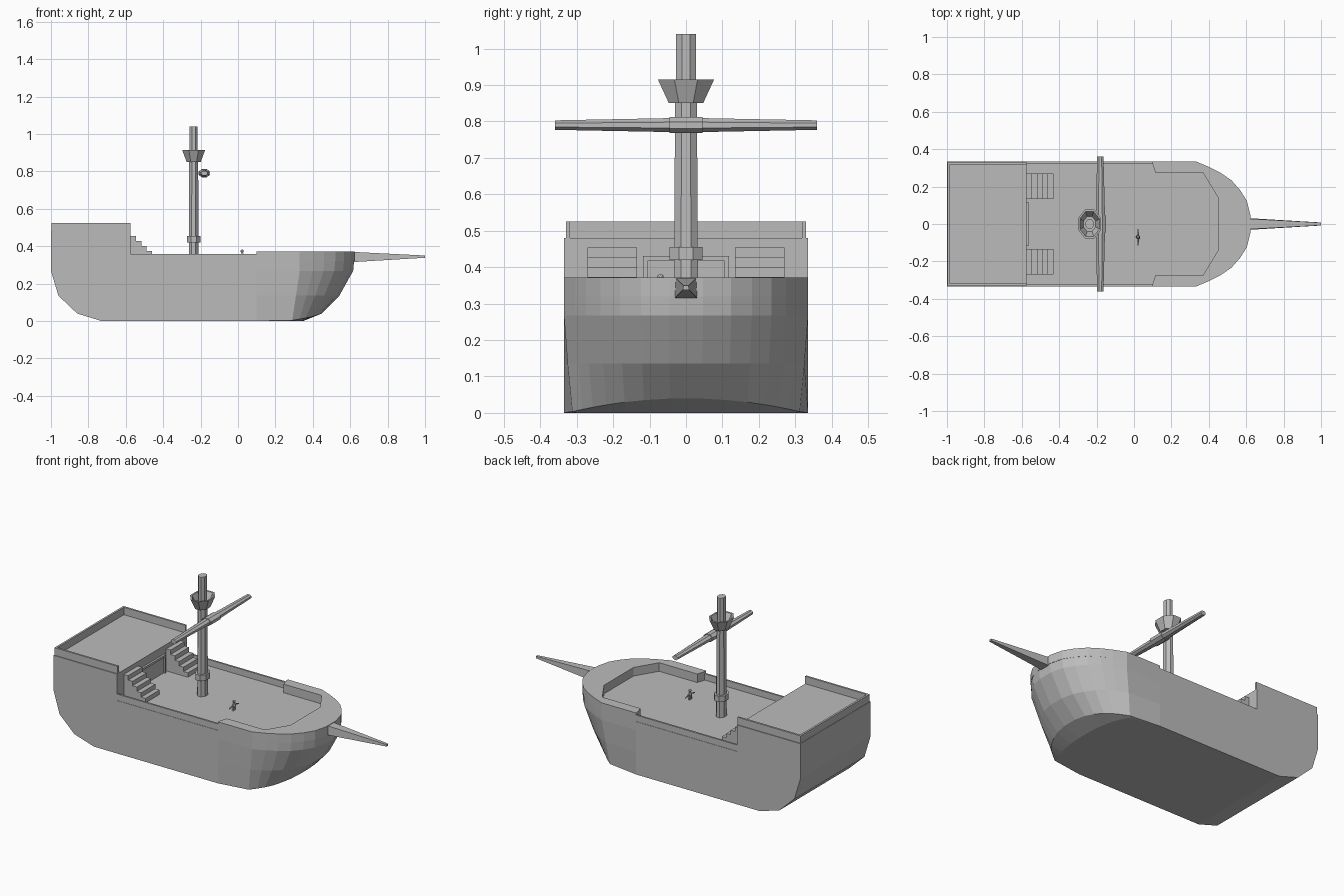
import bpy
import bmesh
from math import cos, sin, pi
from mathutils import Matrix, Vector

cube = bpy.data.objects.get("Cube")
if cube:
    bpy.data.objects.remove(cube, do_unlink=True)

GREY = (0.5, 0.5, 0.5, 1)
mat = bpy.data.materials.new("plain grey")
mat.use_nodes = True
mat.diffuse_color = GREY
mat.node_tree.nodes["Principled BSDF"].inputs["Base Color"].default_value = GREY

HALF = 0.335      # half beam of the ship
DECK = 0.32       # main deck height
POOP = 0.48       # raised aft deck height
BREAK = -0.575    # where the aft castle ends


def finish(name, bm):
    bmesh.ops.recalc_face_normals(bm, faces=bm.faces)
    mesh = bpy.data.meshes.new(name)
    bm.to_mesh(mesh)
    bm.free()
    mesh.materials.append(mat)
    obj = bpy.data.objects.new(name, mesh)
    bpy.context.collection.objects.link(obj)
    return obj


def loft(name, rings, matrix=None):
    """Closed solid through rings with equal point counts."""
    bm = bmesh.new()
    loops = [[bm.verts.new(p) for p in ring] for ring in rings]
    n = len(loops[0])
    for a, b in zip(loops, loops[1:]):
        for i in range(n):
            j = (i + 1) % n
            bm.faces.new((a[i], a[j], b[j], b[i]))
    bm.faces.new(loops[0])
    bm.faces.new(loops[-1])
    if matrix:
        bm.transform(matrix)
    return finish(name, bm)


def prism(name, outline, z0, z1):
    return loft(name, [[(x, y, z) for x, y in outline] for z in (z0, z1)])


def box(name, x0, x1, y0, y1, z0, z1):
    return prism(name, [(x0, y0), (x1, y0), (x1, y1), (x0, y1)], z0, z1)


def turned(name, profile, sx=1, matrix=None, sides=8):
    """Faceted turned part from (height, radius) pairs, flats facing the axes."""
    angles = [2 * pi * (i + 0.5) / sides for i in range(sides)]
    k = 1 / cos(pi / sides)
    return loft(name, [[(r * k * sx * cos(a), r * k * sin(a), z) for a in angles]
                       for z, r in profile], matrix)


def mirror_outline(half):
    """Complete a +y half outline by reflecting it across the centre line."""
    return half + [(x, -y) for x, y in reversed(half)]


# Hull: horizontal sections with a rounded bow
BOW = [(0, 1), (0.24, 0.91), (0.44, 0.82), (0.64, 0.7),
       (0.8, 0.54), (0.92, 0.37), (0.985, 0.14)]


def bow_curve(start, tip, width):
    return [(start + u * (tip - start), v * width) for u, v in BOW]


def hull_ring(z, stern, start, tip, width, droop):
    half = [(stern, HALF), (0.1, HALF)] + bow_curve(start, tip, width)
    ring = []
    for x, y in mirror_outline(half):
        drop = droop * (abs(y) / HALF) ** 2 if x > 0.05 else 0
        ring.append((x, y, max(z - drop, 0)))
    return ring


SECTIONS = [
    (0.0, -0.73, 0.28, 0.35, 0.30, 0),
    (0.04, -0.86, 0.29, 0.45, 0.312, 0.042),
    (0.135, -0.96, 0.31, 0.545, 0.325, 0),
    (0.268, -1.0, 0.33, 0.62, HALF, 0),
    (DECK, -1.0, 0.33, 0.625, HALF, 0),
]
loft("hull", [hull_ring(*s) for s in SECTIONS])

# Bow bulwark: U-shaped wall around the fore deck
outer = [(0.1, HALF)] + bow_curve(0.33, 0.627, HALF)
inner = [(0.1, 0.32), (0.115, 0.272), (0.37, 0.272), (0.45, 0.14)]
prism("bow_bulwark", mirror_outline(outer) + mirror_outline(inner)[::-1], DECK, 0.372)

# Aft castle and the three-sided rail on top
box("aft_castle", -1, BREAK, -HALF, HALF, DECK, POOP)
rail_out = [(BREAK, 0.33), (-0.998, 0.33)]
rail_in = [(BREAK, 0.318), (-0.986, 0.318)]
prism("aft_rail", mirror_outline(rail_out) + mirror_outline(rail_in)[::-1], POOP, 0.525)

# Cabin door with a frame
box("cabin_door", BREAK, -0.571, -0.105, 0.105, DECK, 0.417)
box("door_lintel", BREAK, -0.563, -0.118, 0.118, 0.417, 0.43)

for side, label in ((1, "left"), (-1, "right")):
    box("door_post_" + label, BREAK, -0.563, side * 0.105, side * 0.118, DECK, 0.417)
    # Side rails along the main deck
    box("side_rail_" + label, BREAK, 0.1, side * 0.322, side * 0.333, DECK, 0.358)
    # Stairs up to the aft deck, as one stepped profile
    bm = bmesh.new()
    steps = 5
    run, rise = 0.029, (POOP - DECK) / (steps + 1)
    profile = [(BREAK, DECK), (BREAK + run * steps, DECK)]
    for i in range(steps):
        x = BREAK + run * (steps - i)
        z = DECK + rise * (i + 1)
        profile += [(x, z), (x - run, z)]
    bm.free()
    loft("stairs_" + label, [[(x, side * y, z) for x, z in profile] for y in (0.135, 0.27)])

# Bowsprit tapering forward
loft("bowsprit", [[(x, -w, z0), (x, w, z0), (x, w * 0.9, z1), (x, -w * 0.9, z1)]
                  for x, w, z0, z1 in ((0.6, 0.032, 0.314, 0.37),
                                       (1.0, 0.008, 0.338, 0.35))])

# Mast with collar, lookout cup and top pole
at = Matrix.Translation(Vector((-0.237, 0, 0)))
OVAL = 0.8
turned("mast", [(DECK, 0.033), (0.86, 0.03)], OVAL, at)
turned("mast_collar", [(0.42, 0.045), (0.455, 0.045)], OVAL, at)
turned("mast_top", [(0.85, 0.027), (1.04, 0.027)], OVAL, at)
turned("lookout", [(0.85, 0.047), (0.915, 0.077), (0.915, 0.066), (0.865, 0.04)], OVAL, at)

# Yard across the front of the mast
across = Matrix.Translation(Vector((-0.18, 0, 0.79))) @ Matrix.Rotation(pi / 2, 4, "X")
turned("yard", [(-0.36, 0.013), (0, 0.02), (0.36, 0.013)], 1.3, across)
turned("yard_collar", [(-0.045, 0.022), (0.045, 0.022)], 1.4, across)

# Small sailor standing on the deck
here = Vector((0.022, -0.07, DECK))
turned("sailor_body", [(0.015, 0.006), (0.028, 0.011), (0.042, 0.006)], 1,
       Matrix.Translation(here))
bm = bmesh.new()
bmesh.ops.create_icosphere(bm, subdivisions=2, radius=0.009,
                           matrix=Matrix.Translation(here + Vector((0, 0, 0.053))))
finish("sailor_head", bm)
for side, label in ((1, "left"), (-1, "right")):
    y = here.y + side * 0.007
    box("sailor_leg_" + label, here.x - 0.004, here.x + 0.004, y - 0.004, y + 0.004,
        DECK, DECK + 0.02)
    tilt = Matrix.Translation(here + Vector((0, 0, 0.036))) @ Matrix.Rotation(
        -side * pi * 0.58, 4, "X")
    turned("sailor_arm_" + label, [(0.004, 0.004), (0.045, 0.003)], 1, tilt, 6)
